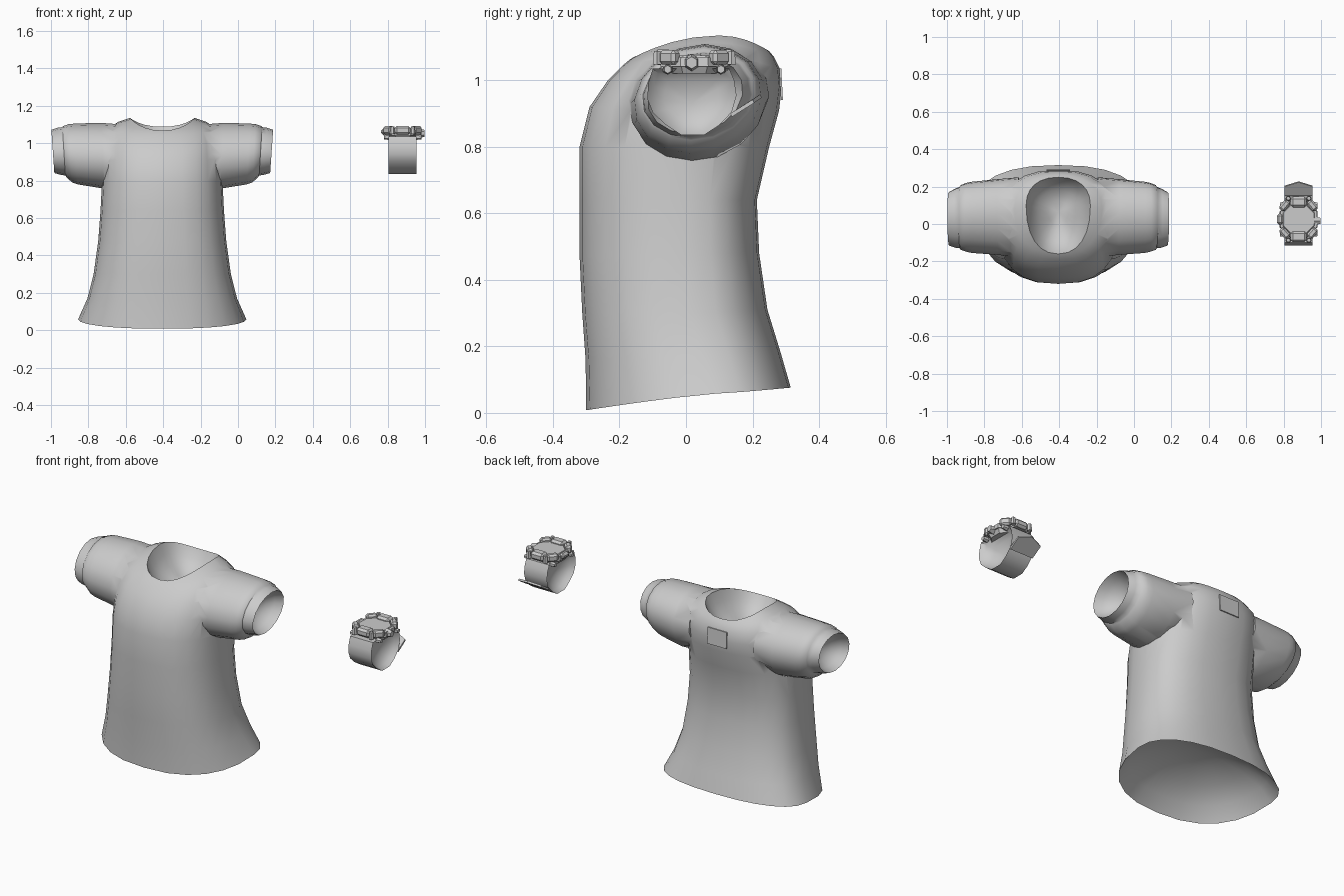
import bpy, bmesh, math
from mathutils import Matrix, Vector

if "Cube" in bpy.data.objects:
    bpy.data.objects.remove(bpy.data.objects["Cube"])

grey = bpy.data.materials.new("plain grey")
grey.diffuse_color = (0.6, 0.6, 0.6, 1)
grey.use_nodes = True
grey.node_tree.nodes["Principled BSDF"].inputs["Base Color"].default_value = grey.diffuse_color
SX = -0.405            # shirt centre line
WX, WY = 0.88, 0.025   # watch centre


def shade(ob, angle):
    bpy.ops.object.select_all(action='DESELECT')
    ob.select_set(True)
    bpy.context.view_layer.objects.active = ob
    bpy.ops.object.shade_smooth_by_angle(angle=math.radians(angle))


def make(name, bm, smooth=None):
    bmesh.ops.recalc_face_normals(bm, faces=bm.faces)
    me = bpy.data.meshes.new(name)
    bm.to_mesh(me)
    bm.free()
    me.materials.append(grey)
    ob = bpy.data.objects.new(name, me)
    bpy.context.collection.objects.link(ob)
    if smooth:
        shade(ob, smooth)
    return ob


def bowl(ring, push):
    """Rings that close an opening with a hollow, pushed inwards."""
    c = sum((Vector(p) for p in ring), Vector()) / len(ring)
    push = Vector(push)
    return [[c + (Vector(p) - c) * k + push * d for p in ring]
            for k, d in ((.86, .4), (.62, .72), (.32, .93))]


def loft(rings, push0, push1):
    """Skin closed rings, with a hollow (or flat, for a zero push) at each end."""
    rings = bowl(rings[0], push0)[::-1] + rings + bowl(rings[-1], push1)
    bm = bmesh.new()
    rows = [[bm.verts.new(p) for p in r] for r in rings]
    n = len(rows[0])
    for a, b in zip(rows, rows[1:]):
        for i in range(n):
            bm.faces.new((a[i], a[(i + 1) % n], b[(i + 1) % n], b[i]))
    for row, push in ((rows[0], push0), (rows[-1], push1)):
        c = bm.verts.new(sum((v.co for v in row), Vector()) / n + Vector(push) * .07)
        for i in range(n):
            bm.faces.new((row[i], row[(i + 1) % n], c))
    return bm


def spow(v, p):
    return math.copysign(abs(v) ** p, v)


def body_ring(rx, yf, ym, yb, zf, zs, zb, power=2, box=.8, n=24):
    pts = []
    for i in range(n):
        t = math.tau * i / n
        c, s = spow(math.cos(t), box), spow(math.sin(t), box)
        reach, zend = (yb - ym, zb) if s > 0 else (ym - yf, zf)
        pts.append((SX + rx * c, ym + reach * s, zs + (zend - zs) * abs(s) ** power))
    return pts


# shirt body: half width, front y, side y, back y, front z, side z, back z
BODY = [(.45, -.30, .09, .315, .008, .058, .076, 1.2, .84),
        (.40, -.302, .05, .285, .16, .17, .18),
        (.367, -.312, .01, .245, .30, .30, .31),
        (.342, -.32, 0, .22, .47, .48, .48),
        (.33, -.32, 0, .213, .64, .64, .64),
        (.322, -.32, 0, .25, .80, .80, .80),
        (.317, -.29, 0, .28, .92, .91, .91),
        (.312, -.235, .02, .288, 1.0, 1.0, .98),
        (.295, -.19, .05, .282, 1.045, 1.075, 1.035, 2, .85),
        (.235, -.17, .08, .265, 1.062, 1.114, 1.07, 2, .9),
        (.172, -.16, .10, .25, 1.068, 1.135, 1.088, 2, .88)]
shirt = make("shirt", loft([body_ring(*r) for r in BODY], (0, 0, .18), (0, 0, -.14)))

# sleeves with a stepped cuff: distance from centre, front y, back y, bottom z, top z
SLEEVE = [(.21, -.18, .25, .80, 1.10), (.32, -.165, .24, .757, 1.109),
          (.46, -.155, .226, .78, 1.105), (.49, -.149, .22, .79, 1.102),
          (.522, -.138, .208, .82, 1.092), (.526, -.13, .199, .827, 1.086),
          (.55, -.127, .19, .831, 1.083), (.585, -.115, .17, .84, 1.072)]
for side, label in ((-1, "left"), (1, "right")):
    rings = []
    for d, y0, y1, z0, z1 in SLEEVE:
        rings.append([(SX + side * (d + .008 * math.sin(t)),
                       (y0 + y1) / 2 + (y1 - y0) / 2 * math.cos(t) + .02 * math.sin(t),
                       (z0 + z1) / 2 + (z1 - z0) / 2 * math.sin(t))
                      for t in (math.tau * i / 16 for i in range(16))])
    sleeve = make(label + "_sleeve", loft(rings, (0, 0, 0), (-side * .11, 0, 0)))
    mod = shirt.modifiers.new("join", 'BOOLEAN')
    mod.operation, mod.solver, mod.object = 'UNION', 'EXACT', sleeve
    bpy.context.view_layer.objects.active = shirt
    bpy.ops.object.modifier_apply(modifier=mod.name)
    bpy.data.objects.remove(sleeve)
shade(shirt, 50)


def block(name, loc, size, rot=(0, 0, 0), bevel=0.0):
    bm = bmesh.new()
    bmesh.ops.create_cube(bm, size=1)
    bmesh.ops.scale(bm, vec=size, verts=bm.verts)
    if bevel:
        bmesh.ops.bevel(bm, geom=bm.edges[:], offset=bevel, segments=1, affect='EDGES')
    m = Matrix.Translation(loc)
    for ang, ax in zip(rot, 'XYZ'):
        m = m @ Matrix.Rotation(math.radians(ang), 4, ax)
    bmesh.ops.transform(bm, matrix=m, verts=bm.verts)
    return make(name, bm)


def drum(name, loc, r1, r2, depth, n, rot=None):
    bm = bmesh.new()
    bmesh.ops.create_cone(bm, cap_ends=True, segments=n, radius1=r1, radius2=r2, depth=depth)
    m = Matrix.Translation(loc)
    if rot:
        m = m @ rot
    bmesh.ops.transform(bm, matrix=m @ Matrix.Rotation(math.pi / n, 4, 'Z'), verts=bm.verts)
    return make(name, bm, 30)


# sewn patch below the back of the neck
block("back_patch", (SX, .286, .988), (.125, .006, .095), (3, 0, 0))

# watch strap: a y-z outline swept along x, hollow on both sides
STRAP = [(-.10, 1.035), (-.114, .99), (-.116, .943), (-.10, .903), (-.062, .867),
         (-.015, .836), (.055, .836), (.10, .865), (.138, .905), (.152, .955),
         (.145, 1.0), (.13, 1.035)]
make("strap", loft([[(x, y, z) for y, z in STRAP] for x in (.805, .955)],
                   (.06, 0, 0), (-.06, 0, 0)), 45)

# loose pointed strap end
bm = bmesh.new()
outline = [(.805, .138, .89), (.955, .138, .89), (.955, .205, .932),
           (WX, .228, .948), (.805, .205, .932)]
face = bm.faces.new([bm.verts.new(p) for p in outline])
new = bmesh.ops.extrude_face_region(bm, geom=[face])['geom']
bmesh.ops.translate(bm, vec=(0, -.005, .01),
                    verts=[v for v in new if isinstance(v, bmesh.types.BMVert)])
make("strap_end", bm)

# watch case, rim and dial
drum("case_base", (WX, WY, 1.032), .09, .104, .024, 8)
drum("case", (WX, WY, 1.056), .11, .106, .028, 8)
drum("dial", (WX, WY, 1.072), .092, .088, .006, 8)

# raised blocks and studs around the rim
for sy in (-1, 1):
    block("rim_block", (WX, WY + sy * .093, 1.069), (.085, .058, .046), bevel=.012)
    for sx in (-1, 1):
        block("corner_block", (WX + sx * .074, WY + sy * .074, 1.069), (.038, .062, .044),
              (0, 0, sx * sy * 40), .01)
        drum("side_stud", (WX + sx * .085, WY + sy * .08, 1.033), .016, .012, .03, 6,
             Matrix.Rotation(sx * math.pi / 2, 4, 'Y'))
        drum("rim_stud", (WX + sx * .055, WY + sy * .112, 1.068), .015, .011, .04, 6)

# side crown and the guard opposite
drum("crown", (.98, WY - .008, 1.053), .027, .018, .036, 6, Matrix.Rotation(math.pi / 2, 4, 'Y'))
block("side_guard", (.782, WY, 1.062), (.035, .06, .034), bevel=.012)
